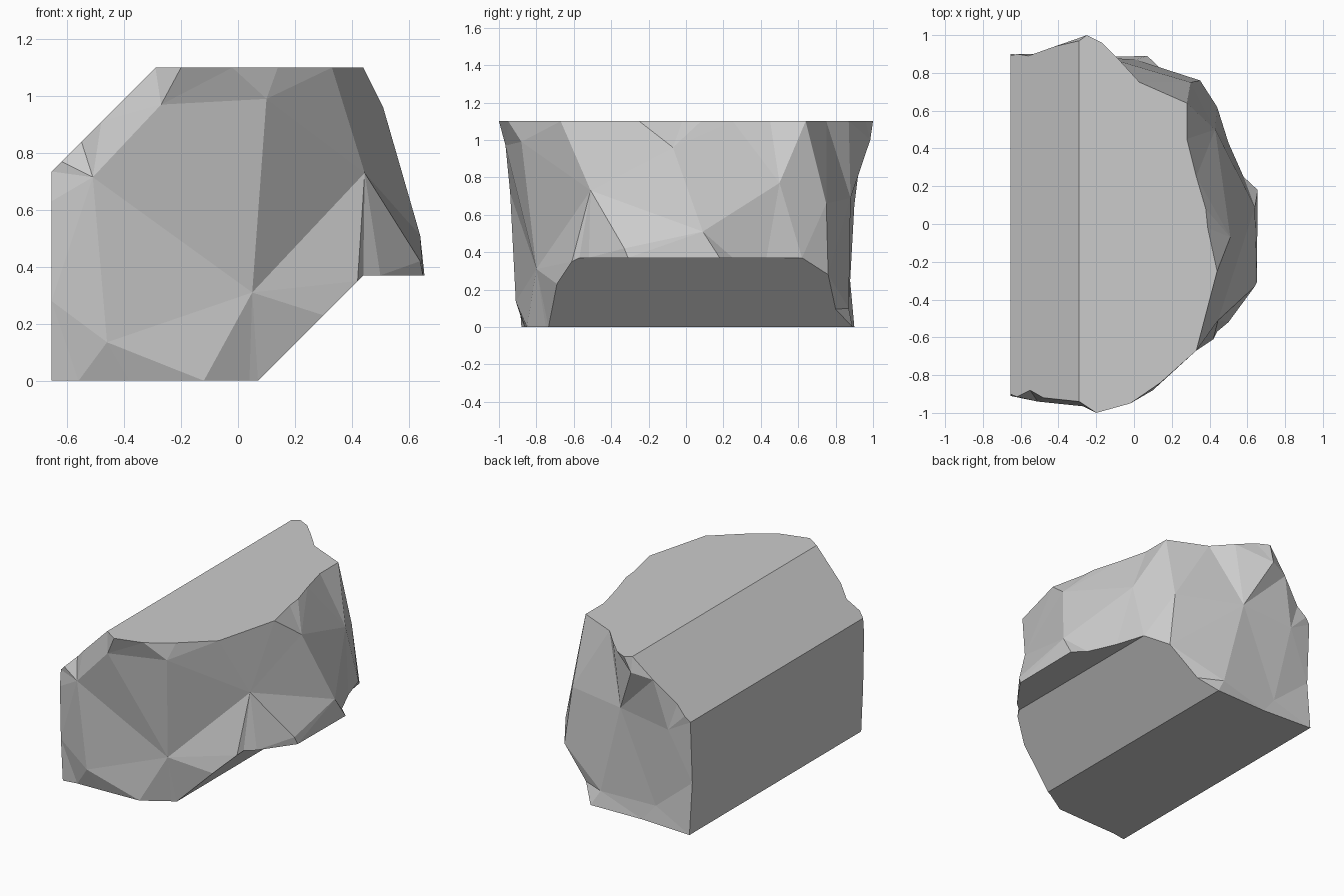
import bpy, bmesh, math
from mathutils import Vector
from mathutils.geometry import delaunay_2d_cdt

if "Cube" in bpy.data.objects:
    bpy.data.objects.remove(bpy.data.objects["Cube"])

BACK, TOP, LEDGE = -0.655, 1.1, 0.37

# Flat cut planes of the rock, as height (or position) rules
floor = lambda x, y: Vector((x, y, 0))
top = lambda x, y: Vector((x, y, TOP))
ledge = lambda x, y: Vector((x, y, LEDGE))
low_bevel = lambda x, y: Vector((x, y, x - 0.07))
high_bevel = lambda x, y: Vector((x, y, x + 1.39))
back = lambda y, z: Vector((BACK, y, z))

# Rim where the rough skin meets the flat cuts, in one loop
rim = [
    (floor, [(BACK, -.88), (-.56, -.865), (-.38, -.86), (-.12, -.85), (.04, -.75), (.07, -.735)]),
    (low_bevel, [(.30, -.69), (.42, -.61), (.44, -.57)]),
    (ledge, [(.50, -.52), (.65, -.31), (.655, .18), (.58, .25), (.50, .43), (.44, .62)]),
    (low_bevel, [(.35, .76), (.165, .80)]),
    (floor, [(.07, .89), (-.30, .88), (BACK, .90)]),
    (back, [(.87, .33)]),
    (high_bevel, [(BACK, .89), (-.62, .90), (-.56, .89), (-.42, .94), (-.29, .97)]),
    (top, [(-.25, 1.0), (-.17, .96), (-.08, .87), (.03, .75), (.28, .64), (.28, .45), (.33, .25),
           (.38, .08), (.39, -.02), (.44, -.25), (.33, -.67), (.14, -.84), (-.02, -.95), (-.20, -1.0)]),
    (high_bevel, [(-.29, -.94), (-.48, -.92), (-.55, -.88), (-.62, -.915), (BACK, -.90)]),
    (back, [(-.91, .63), (-.90, .28)]),
]
loop = [rule(*p) for rule, pts in rim for p in pts]

# Corners of the rough facets inside the rim
corners = [Vector(p) for p in (
    (-.46, -.91, .135), (-.51, -.94, .715), (.05, -.80, .31), (-.27, -.965, .97),
    (.10, -.88, .99), (.445, -.51, .73), (.64, -.33, .42), (.51, -.07, .96),
    (.64, .09, .51), (.43, .50, .77), (.30, .75, .66), (-.14, .88, .69),
    (.01, .87, .10), (-.39, .87, .11), (-.50, .90, .65), (-.29, .985, 1.0))]

# Rough skin: unroll around the back edge and triangulate
points = loop + corners
flat = [Vector((math.atan2(p.y, p.x + 0.7), p.z)) for p in points]
n = len(loop)
edges = [(i, (i + 1) % n) for i in range(n)]
a, b, c, d, e, f = n + 2, n + 1, n, n + 4, n + 5, n + 3
edges += [(a, b), (a, c), (a, d), (a, e), (b, c), (b, f)]
_, _, faces, orig, _, _ = delaunay_2d_cdt(flat, edges, [], 1, 1e-6)

bm = bmesh.new()
verts = [bm.verts.new(p) for p in points]
for face in faces:
    bm.faces.new([verts[orig[i][0]] for i in face])

# Flat cuts: one polygon per plane
planes = (lambda p: p.z, lambda p: p.z - TOP, lambda p: p.z - LEDGE,
          lambda p: p.x - BACK, lambda p: p.z - p.x + 0.07, lambda p: p.z - p.x - 1.39)
for dist in planes:
    bm.faces.new([v for v in verts[:n] if abs(dist(v.co)) < 1e-4])
bmesh.ops.recalc_face_normals(bm, faces=bm.faces)

mesh = bpy.data.meshes.new("rock")
bm.to_mesh(mesh)
bm.free()
bpy.context.collection.objects.link(bpy.data.objects.new("rock", mesh))
